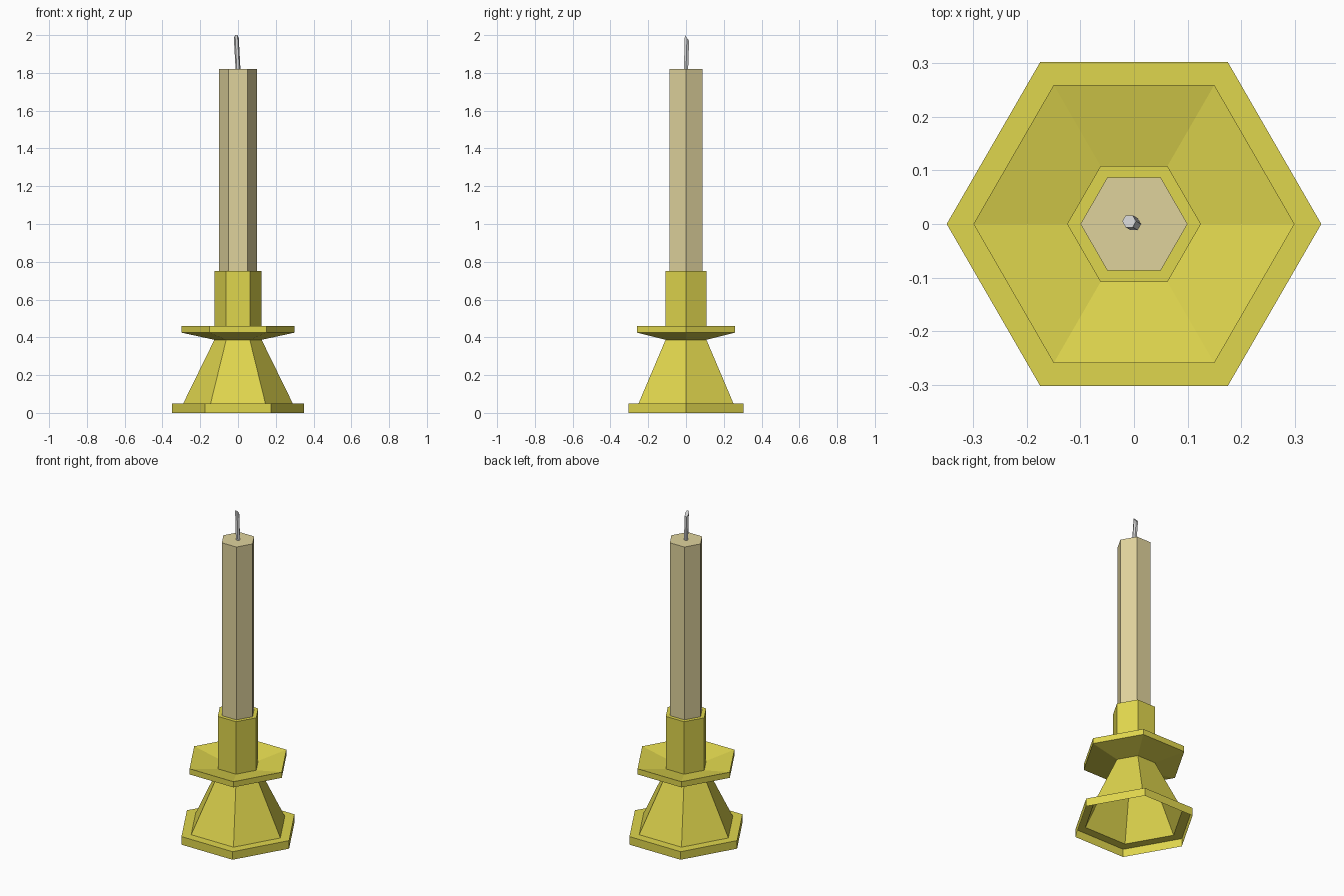
import bpy, bmesh, math

if "Cube" in bpy.data.objects:
    bpy.data.objects.remove(bpy.data.objects["Cube"])

SIDES = 6


def material(name, rgb):
    m = bpy.data.materials.new(name)
    m.diffuse_color = (*rgb, 1)
    m.use_nodes = True
    m.node_tree.nodes["Principled BSDF"].inputs["Base Color"].default_value = m.diffuse_color
    return m


brass = material("yellow brass", (0.74, 0.67, 0.075))
wax = material("cream wax", (0.74, 0.65, 0.335))
grey = material("light grey", (0.68, 0.68, 0.68))


def loft(name, rings, mat, cap_bottom=False, cap_top=False):
    """Hexagonal skin through rings of (radius, z, x shift, y shift, slope in y)."""
    bm = bmesh.new()
    loops = []
    for r, z, dx, dy, slope in rings:
        loop = []
        for i in range(SIDES):
            a = 2 * math.pi * i / SIDES
            x, y = r * math.cos(a), r * math.sin(a)
            loop.append(bm.verts.new((x + dx, y + dy, z + slope * y)))
        loops.append(loop)
    for lo, hi in zip(loops, loops[1:]):
        for i in range(SIDES):
            j = (i + 1) % SIDES
            bm.faces.new((lo[i], lo[j], hi[j], hi[i]))
    if cap_bottom:
        bm.faces.new(loops[0][::-1])
    if cap_top:
        bm.faces.new(loops[-1])
    me = bpy.data.meshes.new(name)
    bm.to_mesh(me)
    bm.free()
    me.materials.append(mat)
    ob = bpy.data.objects.new(name, me)
    bpy.context.collection.objects.link(ob)
    return ob


# Holder: hollow foot, flared stem, dished drip pan and socket in one skin
profile = [(0.35, 0.0), (0.35, 0.05), (0.29, 0.05), (0.125, 0.387),
           (0.30, 0.425), (0.30, 0.46), (0.125, 0.425), (0.125, 0.75),
           (0.10, 0.75)]
loft("candle_holder", [(r, z, 0, 0, 0) for r, z in profile], brass)

# Candle
loft("candle", [(0.10, 0.75, 0, 0, 0), (0.10, 1.82, 0, 0, 0)], wax,
     cap_bottom=True, cap_top=True)

# Wick: leans slightly, with a slanted tip
loft("wick", [(0.013, 1.82, 0, 0, 0),
              (0.013, 1.985, -0.009, 0.005, -1.3)], grey, cap_top=True)
